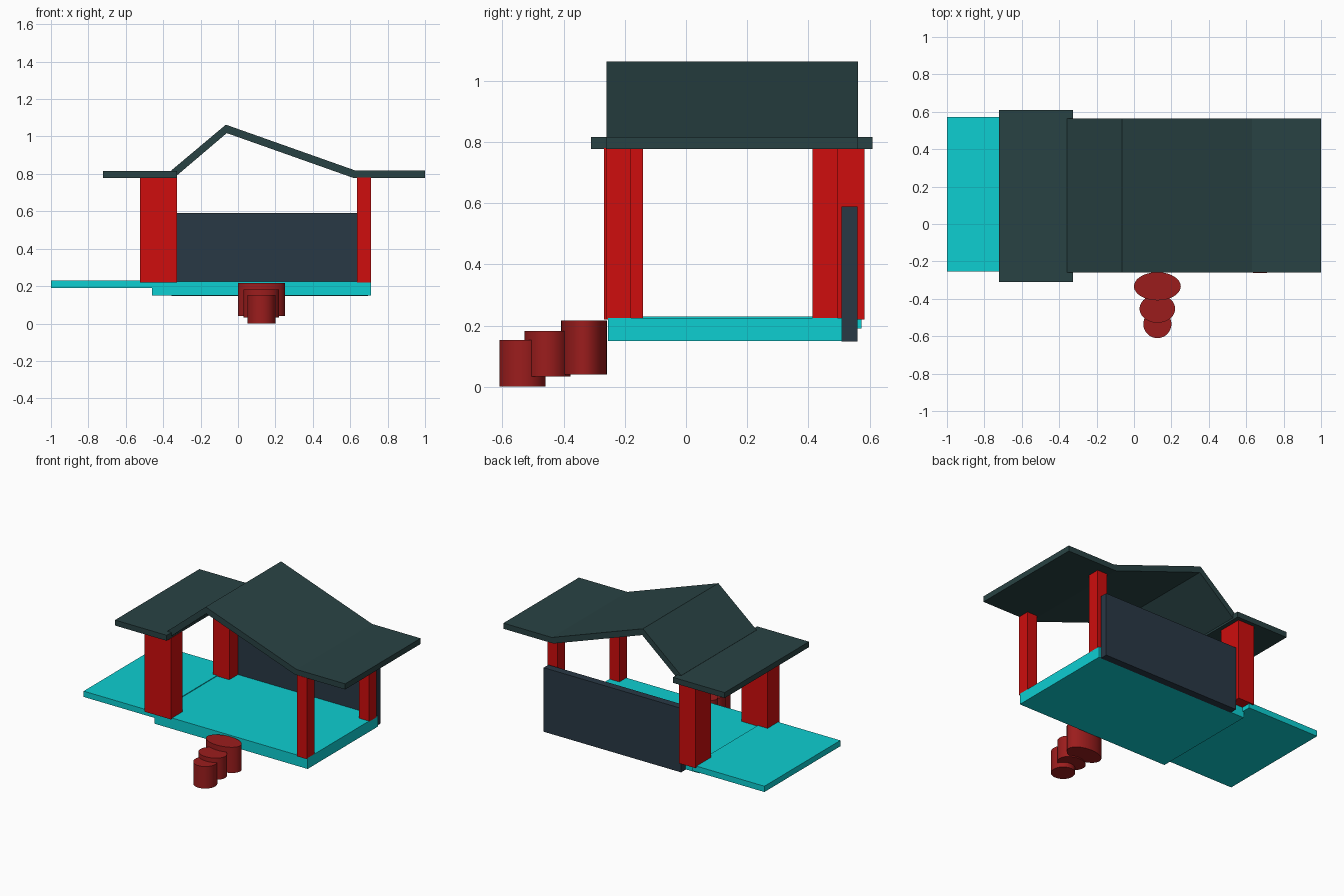
import bpy, bmesh, math

if "Cube" in bpy.data.objects:
    bpy.data.objects.remove(bpy.data.objects["Cube"])


def material(name, rgb):
    m = bpy.data.materials.new(name)
    m.diffuse_color = (*rgb, 1)
    m.use_nodes = True
    m.node_tree.nodes["Principled BSDF"].inputs["Base Color"].default_value = m.diffuse_color
    return m


CYAN = material("deck_cyan", (0.004, 0.62, 0.64))
RED = material("post_red", (0.62, 0.004, 0.004))
SLATE = material("wall_slate", (0.022, 0.04, 0.06))
GREEN = material("roof_green", (0.022, 0.055, 0.057))
MAROON = material("step_maroon", (0.33, 0.012, 0.012))


def finish(bm, name, mat):
    bmesh.ops.recalc_face_normals(bm, faces=bm.faces)
    mesh = bpy.data.meshes.new(name)
    bm.to_mesh(mesh)
    bm.free()
    mesh.materials.append(mat)
    ob = bpy.data.objects.new(name, mesh)
    bpy.context.collection.objects.link(ob)
    return ob


def prism(name, mat, profile, y0, y1):
    """Extrude an xz profile from y0 to y1."""
    bm = bmesh.new()
    face = bm.faces.new([bm.verts.new((x, y0, z)) for x, z in profile])
    ext = bmesh.ops.extrude_face_region(bm, geom=[face])
    verts = [g for g in ext["geom"] if isinstance(g, bmesh.types.BMVert)]
    bmesh.ops.translate(bm, verts=verts, vec=(0, y1 - y0, 0))
    return finish(bm, name, mat)


def box(name, mat, x, y, z):
    return prism(name, mat, [(x[0], z[0]), (x[1], z[0]), (x[1], z[1]), (x[0], z[1])], *y)


# Decks: thick main floor and thinner side terrace
box("main_deck", CYAN, (-0.46, 0.71), (-0.255, 0.51), (0.15, 0.225))
box("side_deck", CYAN, (-1.0, -0.45), (-0.255, 0.573), (0.19, 0.23))

# Low back wall
box("back_wall", SLATE, (-0.355, 0.695), (0.508, 0.56), (0.148, 0.59))

# Posts: broad on the left, slim on the right
POST_Z = (0.22, 0.78)
box("front_left_post", RED, (-0.525, -0.325), (-0.268, -0.14), POST_Z)
box("back_left_post", RED, (-0.481, -0.356), (0.414, 0.584), POST_Z)
box("front_right_post", RED, (0.635, 0.71), (-0.262, -0.18), POST_Z)
box("back_right_post", RED, (0.635, 0.71), (0.414, 0.496), POST_Z)

# Roof: flat left panel plus a gable running into a flat right eave
box("left_roof_panel", GREEN, (-0.722, -0.327), (-0.31, 0.61), (0.778, 0.816))
prism("gable_roof", GREEN,
      [(-0.357, 0.818), (-0.065, 1.063), (0.63, 0.817), (1.0, 0.817),
       (1.0, 0.778), (0.618, 0.778), (-0.06, 1.018), (-0.332, 0.787)],
      -0.26, 0.563)

# Oval entry steps: centre y, radius x, radius y, bottom, top
STEPS = [(-0.333, 0.125, 0.075, 0.04, 0.217),
         (-0.453, 0.095, 0.075, 0.033, 0.182),
         (-0.535, 0.075, 0.075, 0.0, 0.152)]
for i, (cy, rx, ry, z0, z1) in enumerate(STEPS):
    bpy.ops.mesh.primitive_cylinder_add(vertices=48, radius=1, depth=1)
    step = bpy.context.object
    step.name = f"step_{3 - i}"
    step.location = (0.125, cy, (z0 + z1) / 2)
    step.scale = (rx, ry, z1 - z0)
    bpy.ops.object.transform_apply(location=True, rotation=False, scale=True)
    step.data.materials.append(MAROON)
    bpy.ops.object.shade_smooth_by_angle(angle=math.radians(30))
